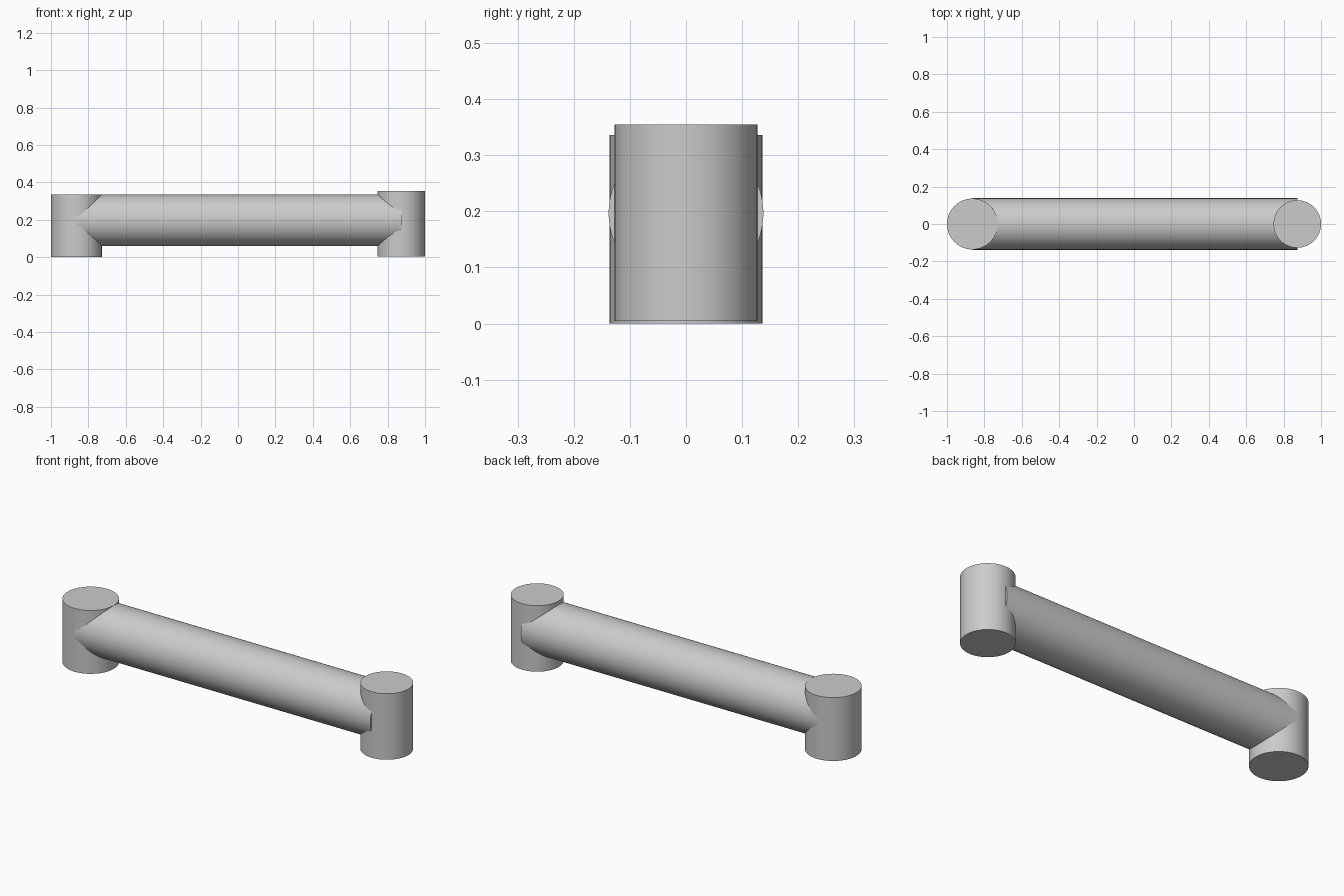
import bpy
from math import pi, radians

cube = bpy.data.objects.get("Cube")
if cube:
    bpy.data.objects.remove(cube, do_unlink=True)

# Single grey finish
grey = bpy.data.materials.new("plain grey")
grey.use_nodes = True
colour = (0.6, 0.6, 0.6, 1)
grey.diffuse_color = colour
grey.node_tree.nodes["Principled BSDF"].inputs["Base Color"].default_value = colour


def cylinder(name, radius, length, centre, rotation=(0, 0, 0)):
    bpy.ops.mesh.primitive_cylinder_add(
        vertices=64, radius=radius, depth=length, location=centre, rotation=rotation)
    part = bpy.context.object
    part.name = name
    part.data.materials.append(grey)
    bpy.ops.object.shade_smooth_by_angle(angle=radians(30))
    return part


# Upright bosses at each end
cylinder("right_boss", 0.136, 0.336, (-0.864, 0, 0.168))
cylinder("left_boss", 0.127, 0.35, (0.873, 0, 0.18))

# Horizontal bar, ending on the boss axes
start, end = -0.864, 0.873
cylinder("connecting_bar", 0.138, end - start, ((start + end) / 2, 0, 0.197), (0, pi / 2, 0))
